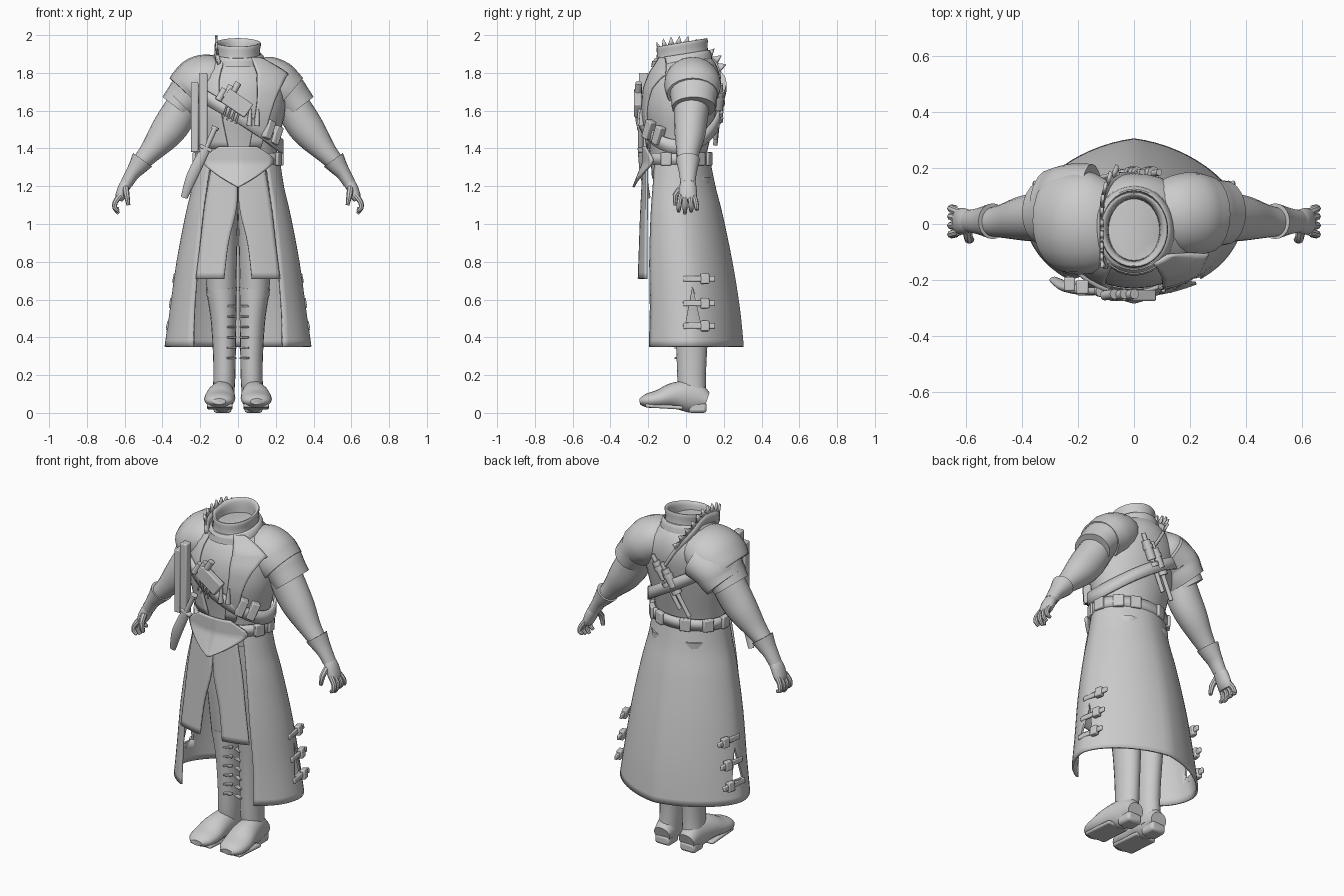
import bpy, bmesh, math
from mathutils import Vector, Matrix

if "Cube" in bpy.data.objects:
    bpy.data.objects.remove(bpy.data.objects["Cube"])

grey = bpy.data.materials.new("plain grey")
grey.use_nodes = True
grey.diffuse_color = (0.6, 0.6, 0.6, 1)
grey.node_tree.nodes["Principled BSDF"].inputs["Base Color"].default_value = (0.6, 0.6, 0.6, 1)
X, Y, Z = Vector((1, 0, 0)), Vector((0, 1, 0)), Vector((0, 0, 1))


def finish(name, bm, mirror=False, thick=0, bevel=0):
    """Turn a bmesh into a smooth-shaded object with optional modifiers."""
    bmesh.ops.recalc_face_normals(bm, faces=bm.faces[:])
    me = bpy.data.meshes.new(name)
    bm.to_mesh(me)
    bm.free()
    me.materials.append(grey)
    ob = bpy.data.objects.new(name, me)
    bpy.context.collection.objects.link(ob)
    if thick:
        m = ob.modifiers.new("Solidify", 'SOLIDIFY')
        m.thickness, m.offset = thick, 0
    if bevel:
        m = ob.modifiers.new("Bevel", 'BEVEL')
        m.width, m.segments = bevel, 2
    if mirror:
        ob.modifiers.new("Mirror", 'MIRROR')
    bpy.ops.object.select_all(action='DESELECT')
    ob.select_set(True)
    bpy.context.view_layer.objects.active = ob
    bpy.ops.object.shade_smooth_by_angle(angle=math.radians(40))
    return ob


def smooth(rows, steps=4):
    """Catmull-Rom interpolation of rows of numbers."""
    out = []
    for i in range(len(rows) - 1):
        a, b, c, d = (rows[min(max(i + k, 0), len(rows) - 1)] for k in (-1, 0, 1, 2))
        for s in range(steps):
            t = s / steps
            out.append([(2*q + (r - p)*t + (2*p - 5*q + 4*r - w)*t*t + (3*q - p - 3*r + w)*t**3) / 2
                        for p, q, r, w in zip(a, b, c, d)])
    return out + [list(rows[-1])]


def skin(bm, rows, closed):
    """Bridge equal rows of points with quads."""
    rows = [[bm.verts.new(p) for p in r] for r in rows]
    n = len(rows[0])
    for a, b in zip(rows, rows[1:]):
        for j in range(n if closed else n - 1):
            k = (j + 1) % n
            bm.faces.new((a[j], a[k], b[k], b[j]))
    return rows


def tube(name, rows, ref=Y, n=20, steps=4, flat=False, **kw):
    """Loft ellipses (x, y, z, radius along ref, other radius) along a path."""
    rows = smooth(rows, steps)
    pts = [Vector(r[:3]) for r in rows]
    rings = []
    for i, r in enumerate(rows):
        t = Z if flat else (pts[min(i + 1, len(pts) - 1)] - pts[max(i - 1, 0)]).normalized()
        s = (ref - t * ref.dot(t)).normalized()
        u = t.cross(s)
        rings.append([pts[i] + s * r[3] * math.cos(a) + u * r[4] * math.sin(a)
                      for a in (math.tau * j / n for j in range(n))])
    bm = bmesh.new()
    v = skin(bm, rings, True)
    bm.faces.new(v[0])
    bm.faces.new(v[-1])
    return finish(name, bm, **kw)


def box(name, loc, size, rot=(0, 0, 0), bevel=0.006, **kw):
    bm = bmesh.new()
    bmesh.ops.create_cube(bm, size=1)
    m = Matrix.Rotation(rot[2], 4, 'Z') @ Matrix.Rotation(rot[1], 4, 'Y') @ Matrix.Rotation(rot[0], 4, 'X')
    bm.transform(Matrix.Translation(loc) @ m @ Matrix.Diagonal((*size, 1)))
    return finish(name, bm, bevel=bevel, **kw)


def rod(name, a, b, r, r2=None, **kw):
    return tube(name, [(*a, r, r), (*b, r2 or r, r2 or r)], ref=Vector((0.1, 1, 0.2)), n=12, steps=1, **kw)


# Torso profile: z, half width, front y, back y
BODY = [(1.24, .19, -.18, .09), (1.36, .203, -.19, .108), (1.46, .22, -.205, .13), (1.6, .25, -.23, .16),
        (1.72, .25, -.22, .18), (1.8, .22, -.19, .175), (1.86, .15, -.15, .15), (1.9, .10, -.13, .11)]
tube("torso", [(0, (f + b) / 2, z, (b - f) / 2, w) for z, w, f, b in BODY], flat=True, n=32)


def section(z):
    z = min(max(z, BODY[0][0]), BODY[-1][0] - .001)
    for a, b in zip(BODY, BODY[1:]):
        if a[0] <= z < b[0]:
            t = (z - a[0]) / (b[0] - a[0])
            w, f, k = (p + (q - p) * t for p, q in zip(a[1:], b[1:]))
            return w, (f + k) / 2, (k - f) / 2


def surf(x, z):
    """Depth of the chest surface."""
    w, c, r = section(z)
    return c - r * math.sqrt(max(0.02, 1 - (x / w) ** 2)) - .012


def panel(name, rows, yfun, cols=8, thick=0.012, **kw):
    """Cloth panel from rows of z, x start, x end, laid on a depth function."""
    bm = bmesh.new()
    skin(bm, [[(x, yfun(x, z), z) for x in (a + (b - a) * j / cols for j in range(cols + 1))]
              for z, a, b in smooth(rows)], False)
    return finish(name, bm, thick=thick, **kw)


def band(name, height, width, off, thick=0.015):
    """Strap around the torso at height(x)."""
    pts = []
    for j in range(49):
        a = math.tau * j / 48
        z = height(.23 * math.sin(a))
        w, c, r = section(z)
        pts.append(Vector(((w + off) * math.sin(a), c - (r + off) * math.cos(a), z)))
    bm = bmesh.new()
    skin(bm, [[p - Z * width / 2 for p in pts], [p + Z * width / 2 for p in pts]], False)
    bmesh.ops.remove_doubles(bm, verts=bm.verts[:], dist=1e-5)
    return finish(name, bm, thick=thick)


# Collar, with an inner wall and a second fold below it
for name, prof in (("collar", [(.12, .145, 1.85), (.115, .135, 1.91), (.122, .135, 1.955), (.108, .125, 1.96),
                               (.095, .115, 1.94), (.09, .11, 1.88)]),
                   ("collar_fold", [(.15, .165, 1.83), (.14, .155, 1.88), (.12, .14, 1.9), (.11, .13, 1.86)])):
    bm = bmesh.new()
    skin(bm, [[(rx * math.sin(a), -.02 - ry * math.cos(a), z - .022 * math.cos(a) * (z > 1.87))
               for a in (math.tau * j / 32 for j in range(32))] for rx, ry, z in smooth(prof, 3)], True)
    finish(name, bm)

# Open-fronted long coat with a back ridge: z, front edge x, half width, front y, back y
COAT = [(.35, .235, .383, -.25, .30), (.55, .23, .355, -.25, .28), (.8, .21, .32, -.25, .24),
        (1.05, .185, .272, -.24, .188), (1.2, .165, .237, -.225, .15), (1.36, .14, .214, -.20, .118)]
bm = bmesh.new()
rows = []
for z, e, w, f, b in smooth(COAT):
    a0, c, ridge = math.asin(e / w), (f + b) / 2, .05 * (1.36 - z)
    row = []
    for j in range(49):
        a = a0 + (math.tau - 2 * a0) * j / 48
        k = math.cos(a)
        y = c - (b - f) / 2 * k if k > 0 else c + ((b - f) / 2 - ridge) * abs(k) ** 1.2 + ridge * (1 - abs(math.sin(a)))
        row.append((w * math.sin(a), y, z))
    rows.append(row)
skin(bm, rows, False)
coat = finish("long_coat", bm, thick=.012)

# Triangular side vents cut through the coat
bm = bmesh.new()
skin(bm, [[(x, 0, .48), (x, .075, .48), (x, .035, .66)] for x in (-.6, .6)], True)
bmesh.ops.holes_fill(bm, edges=bm.edges[:])
cutter = finish("vent_cutter", bm)
cutter.hide_render = cutter.hide_viewport = True
cut = coat.modifiers.new("Vents", 'BOOLEAN')
cut.object, cut.operation, cut.solver = cutter, 'DIFFERENCE', 'EXACT'

# Buckled straps over the vents
for z, x in ((.46, .362), (.58, .346), (.71, .328)):
    box("vent_strap", (x, .07, z), (.016, .17, .03), (0, -.12, .12), mirror=True)
    box("vent_buckle", (x - .002, .10, z), (.03, .045, .055), (0, -.12, .2), mirror=True)

# Front tabard halves and the pointed belly plate
panel("tabard", [(1.3, .005, .14), (1.1, .005, .175), (.9, .05, .198), (.71, .073, .222)],
      lambda x, z: -.255 + .05 * (z - .7) + .9 * x * x, mirror=True)
panel("belly_plate", [(1.41, 0, .1), (1.34, 0, .19), (1.27, 0, .125), (1.195, 0, .005)],
      lambda x, z: -.228 - .4 * max(0, 1.32 - z) + 1.4 * x * x, mirror=True)

# Jacket flaps over the chest
panel("left_lapel", [(1.88, .07, .12), (1.8, .10, .255), (1.77, .10, .25), (1.64, .1, .19), (1.4, .06, .12)],
      lambda x, z: surf(x * .75, z))
panel("right_lapel", [(1.87, -.12, -.07), (1.76, -.2, -.1), (1.6, -.2, -.09), (1.4, -.17, -.05)], surf)

# Belts and the diagonal chest strap
band("waist_belt", lambda x: 1.345, .06, .018, .02)
band("chest_strap", lambda x: 1.57 - .7 * x, .075, .022)
for a in (1.2, 1.7, 2.3, 2.75, 3.5, 4.1, 4.7):
    w, c, r = section(1.34)
    box("belt_pouch", ((w + .024) * math.sin(a), c - (r + .024) * math.cos(a), 1.345), (.06, .03, .07), (0, 0, a))

# Arms, gauntlets, sleeve caps and shoulder pads
tube("arm", [(.2, .03, 1.74, .1, .09), (.28, .03, 1.64, .095, .09), (.34, .025, 1.54, .088, .095),
             (.395, .02, 1.465, .08, .085), (.47, .01, 1.375, .06, .058), (.54, .005, 1.3, .045, .042)], mirror=True)
tube("gauntlet", [(.505, .01, 1.34, .064, .062), (.53, .01, 1.305, .055, .05), (.56, .01, 1.265, .046, .038),
                  (.59, .01, 1.215, .04, .033)], mirror=True)
tube("sleeve_cap", [(.19, .035, 1.76, .13, .1), (.25, .04, 1.71, .13, .105), (.29, .04, 1.66, .12, .1),
                    (.325, .04, 1.615, .115, .095)], mirror=True)
tube("left_pad", [(.08, .02, 1.79, .11, .09), (.14, .03, 1.77, .14, .122), (.2, .035, 1.74, .15, .13),
                  (.24, .035, 1.71, .145, .122), (.27, .035, 1.685, .135, .115)])
tube("right_pad", [(-.07, .01, 1.795, .14, .09), (-.13, .005, 1.78, .175, .122), (-.2, .005, 1.755, .185, .136),
                   (-.25, .01, 1.715, .178, .128), (-.275, .01, 1.69, .165, .12)])
tube("right_drape", [(-.15, .05, 1.745, .165, .12), (-.23, .05, 1.71, .165, .12), (-.27, .05, 1.665, .155, .113),
                     (-.3, .05, 1.635, .145, .107)])

# Hands
tube("palm", [(.575, .01, 1.235, .035, .028), (.6, .01, 1.2, .045, .032), (.622, .01, 1.15, .048, .028),
              (.632, .01, 1.125, .042, .02)], n=14, mirror=True)
for k, y in enumerate((-.035, -.005, .025, .052)):
    tip = 1.055 + .012 * abs(k - 1)
    tube("finger", [(.625, y * .8, 1.15, .014, .016), (.65, y, 1.115, .014, .014), (.652, y * 1.1, 1.085, .013, .013),
                    (.632, y * 1.1, tip, .009, .009)], n=8, steps=2, mirror=True)
tube("thumb", [(.595, -.025, 1.19, .016, .017), (.59, -.055, 1.155, .016, .016), (.58, -.055, 1.1, .01, .01)],
     n=8, steps=2, mirror=True)

# Trousers and tall boots
tube("thigh", [(.09, 0, 1.25, .13, .1), (.09, 0, .95, .11, .088), (.088, .02, .62, .085, .078)], mirror=True)
tube("boot_shaft", [(.088, .02, .66, .092, .082), (.077, .03, .5, .09, .068), (.072, .03, .3, .08, .06),
                    (.073, .03, .17, .075, .058), (.08, .04, .06, .07, .056)], mirror=True)
tube("boot_foot", [(.08, .11, .065, .05, .045), (.082, .04, .085, .06, .085), (.09, -.06, .092, .074, .07),
                   (.097, -.14, .074, .082, .05), (.1, -.21, .064, .07, .036), (.1, -.245, .06, .035, .016)],
     ref=X, mirror=True)
box("boot_sole", (.096, -.115, .033), (.135, .2, .02), (-.06, 0, 0), .008, mirror=True)
box("boot_heel", (.082, .062, .028), (.095, .095, .056), bevel=.015, mirror=True)
for k in range(6):
    box("boot_lace", (.035, -.042, .29 + .055 * k), (.05, .025, .01), (0, 0, -.35), .003, mirror=True)

# Toothed blade along the inner edge of the right pad
path = smooth([(-.10, -.16, 1.86), (-.115, -.13, 1.93), (-.115, -.06, 1.95), (-.115, .02, 1.95),
               (-.11, .1, 1.91), (-.08, .165, 1.85), (-.03, .185, 1.76), (.03, .185, 1.66)])
path = [Vector(p) for p in path]
outs = [Vector((0, p.y, (p.z - 1.72) * 1.3)).normalized() for p in path]
bm = bmesh.new()
skin(bm, [[p - o * .06 for p, o in zip(path, outs)], path], False)
finish("saw_blade", bm, thick=.016)
for p, q, o in list(zip(path, path[2:], outs[1:]))[2:-6:2]:
    bm = bmesh.new()
    bm.faces.new([bm.verts.new(v) for v in (p, q, (p + q) / 2 + o * .045 + (q - p) * .3)])
    finish("saw_tooth", bm, thick=.012)

# Hanging strips and the sheathed knife on the right
box("long_strip", (-.185, -.225, 1.59), (.045, .05, .42))
box("short_strip", (-.23, -.215, 1.565), (.04, .05, .37))
rod("knife_grip", (-.125, -.24, 1.5), (-.17, -.24, 1.4), .014)
rod("knife_pommel", (-.125, -.24, 1.5), (-.118, -.24, 1.515), .02)
box("knife_guard", (-.17, -.24, 1.4), (.07, .03, .02), (0, .4, 0))
tube("knife_sheath", [(-.17, -.24, 1.4, .016, .026), (-.24, -.225, 1.26, .018, .03), (-.285, -.2, 1.14, .012, .018)])

# Pouches, cartridges and vials on the chest strap
for k in range(3):
    x, z = -.085 + .036 * k, 1.685 + .016 * k
    rod("cartridge", (x - .02, -.255, z - .03), (x + .015, -.25, z + .03), .018)
box("chest_pouch", (-.005, -.255, 1.64), (.15, .04, .085), (0, .6, 0))
for k in range(4):
    x = -.06 + .022 * k
    rod("lockpick", (x, -.265, 1.62 - .01 * k), (x - .02, -.26, 1.56 - .01 * k), .005)
for x, z in ((.16, 1.5), (.2, 1.47)):
    box("side_pouch", (x, surf(x, z) - .022, z), (.045, .045, .1), (0, .4, .7))
for x in (.06, .1):
    rod("vial", (x, surf(x, 1.55) - .02, 1.52), (x + .005, surf(x, 1.55) - .02, 1.61), .015, .007)

# Tools slung across the back
for dx, dz in ((0, 0), (.06, -.03)):
    a, b = Vector((.09 - dx, .185, 1.74 + dz)), Vector((-.07 - dx, .155, 1.45 + dz))
    rod("back_tool", a, b, .012)
    rod("back_sheath", a.lerp(b, .12), a.lerp(b, .45), .024)
    for t in (.2, .5):
        rod("tool_collar", a.lerp(b, t), a.lerp(b, t + .07), .028)
